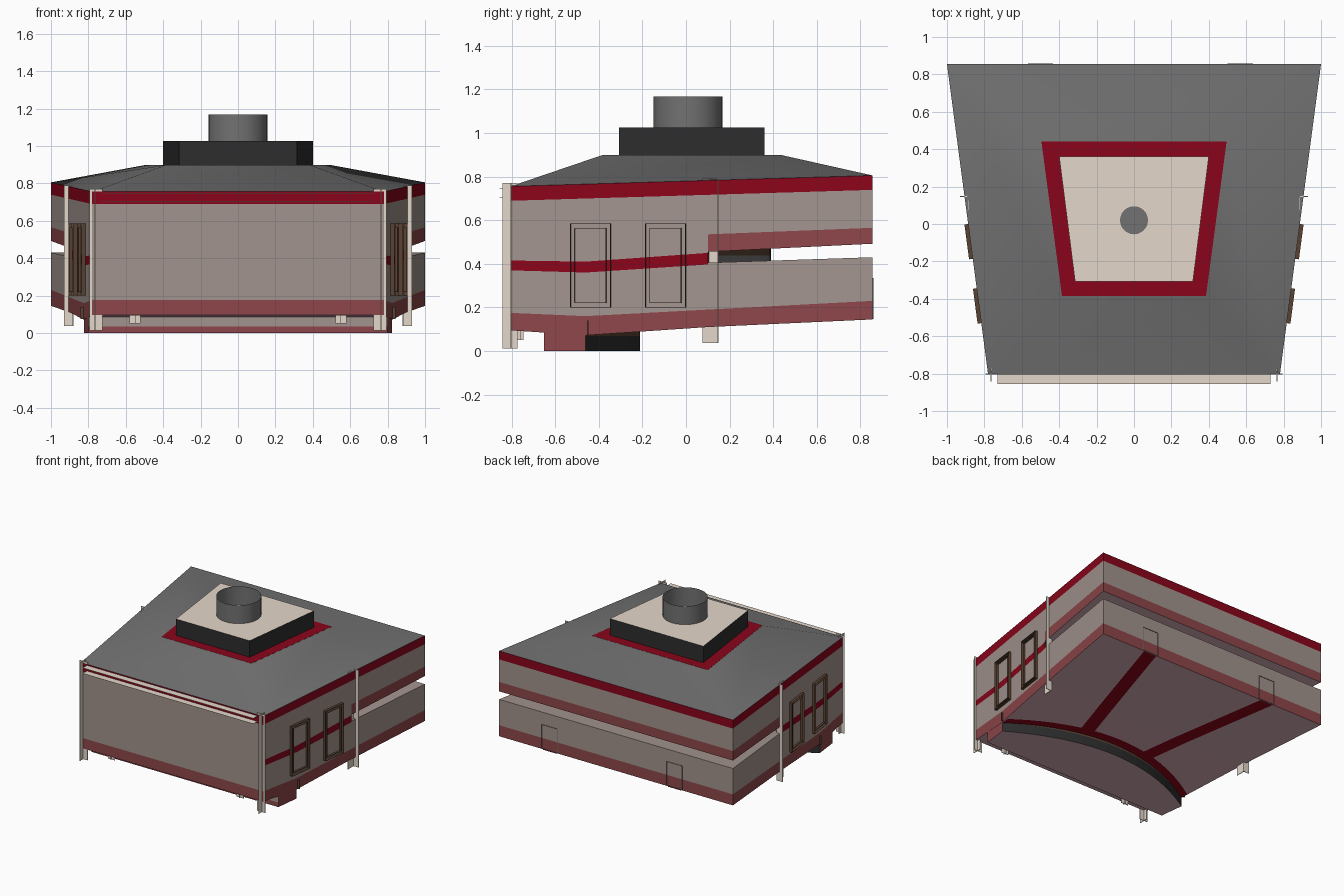
import bpy, bmesh, math
from mathutils import Vector

if "Cube" in bpy.data.objects:
    bpy.data.objects.remove(bpy.data.objects["Cube"])

def lin(c):
    c /= 255
    return c / 12.92 if c <= 0.04045 else ((c + 0.055) / 1.055) ** 2.4

MATS = {}
for name, rgb in {"wall_taupe": (162, 148, 142), "band_red": (138, 4, 26), "dusty_pink": (141, 70, 74),
                  "roof_grey": (114, 114, 114), "charcoal": (45, 45, 45), "beige": (228, 215, 203),
                  "dark_brown": (90, 66, 50), "underside_mauve": (212, 172, 181)}.items():
    m = bpy.data.materials.new(name)
    m.diffuse_color = (*[lin(c) for c in rgb], 1)
    m.use_nodes = True
    m.node_tree.nodes["Principled BSDF"].inputs["Base Color"].default_value = m.diffuse_color
    MATS[name] = m
WALL, RED, PINK, GREY, DARK, BEIGE, BROWN, UNDER = range(8)

FRONT, BACK = -0.805, 0.855
def hw(y):                       # half width of the plan at depth y
    return 0.78 + 0.22 * (y - FRONT) / (BACK - FRONT)
def eave(y):
    return 0.755 + 0.05 * (y - FRONT) / (BACK - FRONT)

def finish(name, bm, smooth=None):
    me = bpy.data.meshes.new(name)
    bm.to_mesh(me)
    bm.free()
    for m in MATS.values():
        me.materials.append(m)
    ob = bpy.data.objects.new(name, me)
    bpy.context.collection.objects.link(ob)
    if smooth:
        bpy.ops.object.select_all(action='DESELECT')
        bpy.context.view_layer.objects.active = ob
        ob.select_set(True)
        bpy.ops.object.shade_smooth_by_angle(angle=math.radians(smooth))
    return ob

def face(bm, pts, mat, out):     # face turned to look along "out"
    f = bm.faces.new([bm.verts.new(p) for p in pts])
    f.normal_update()
    if f.normal.dot(Vector(out)) < 0:
        f.normal_flip()
    f.material_index = mat

def sides(bm, ys, lo, hi, mat):  # mirrored strip on the two slanted side walls
    for i in range(len(ys) - 1):
        a, b = ys[i], ys[i + 1]
        for s in (-1, 1):
            face(bm, [(s * hw(a), a, lo[i]), (s * hw(b), b, lo[i + 1]),
                      (s * hw(b), b, hi[i + 1]), (s * hw(a), a, hi[i])], mat, (s, 0, 0))

def cross(bm, y, z0, z1, mat, out):   # full-width vertical strip
    w = hw(y)
    face(bm, [(-w, y, z0), (w, y, z0), (w, y, z1), (-w, y, z1)], mat, (0, out, 0))

def slab(bm, a, za, b, zb, mat, out):  # full-width near-horizontal strip
    face(bm, [(-hw(a), a, za), (hw(a), a, za), (hw(b), b, zb), (-hw(b), b, zb)], mat, (0, 0, out))

def box(bm, x0, x1, y0, y1, z0, z1, mat):
    r = bmesh.ops.create_cube(bm, size=1)
    for v in r['verts']:
        v.co = ((x0 + x1) / 2 + v.co.x * (x1 - x0), (y0 + y1) / 2 + v.co.y * (y1 - y0),
                (z0 + z1) / 2 + v.co.z * (z1 - z0))
        for f in v.link_faces:
            f.material_index = mat

# main front section walls
MID = 0.1
Y = [FRONT, -0.46, MID]
bot, skirt = [0.095, 0.072, 0.11], [0.175, 0.16, 0.19]
r0, r1 = [0.37, 0.36, 0.397], [0.415, 0.41, 0.45]
e0, e1 = [eave(y) - 0.066 for y in Y], [eave(y) for y in Y]
bm = bmesh.new()
for lo, hi, mat in ((bot, skirt, PINK), (skirt, r0, WALL), (r0, r1, RED), (r1, e0, WALL), (e0, e1, RED)):
    sides(bm, Y, lo, hi, mat)
for lo, hi, mat in ((0.095, 0.175, PINK), (0.175, 0.689, WALL), (0.689, 0.755, RED)):
    cross(bm, FRONT, lo, hi, mat, -1)
cross(bm, MID, 0.39, 0.47, DARK, 1)
slab(bm, Y[0], bot[0], Y[1], bot[1], UNDER, -1)
slab(bm, Y[1], bot[1], MID, bot[2], UNDER, -1)
finish("front_section", bm)

# lower rear storey
R = [MID, BACK]
bm = bmesh.new()
sides(bm, R, [0.11, 0.145], [0.19, 0.23], PINK)
sides(bm, R, [0.19, 0.23], [0.405, 0.43], WALL)
cross(bm, BACK, 0.145, 0.23, PINK, 1)
cross(bm, BACK, 0.23, 0.43, WALL, 1)
slab(bm, MID, 0.405, BACK, 0.43, WALL, 1)
slab(bm, MID, 0.11, BACK, 0.145, UNDER, -1)
finish("lower_rear_storey", bm)

# upper rear storey
bm = bmesh.new()
ee = [eave(y) - 0.066 for y in R]
sides(bm, R, [0.455, 0.492], [0.535, 0.565], PINK)
sides(bm, R, [0.535, 0.565], ee, WALL)
sides(bm, R, ee, [eave(y) for y in R], RED)
cross(bm, BACK, 0.492, 0.565, PINK, 1)
cross(bm, BACK, 0.565, ee[1], WALL, 1)
cross(bm, BACK, ee[1], 0.805, RED, 1)
slab(bm, MID, 0.455, BACK, 0.492, UNDER, -1)
finish("upper_rear_storey", bm)

def frustum(name, low, high, side, top, smooth=None):
    # rings given as (front half width, front y, front z, back half width, back y, back z)
    bm = bmesh.new()
    rings = [[bm.verts.new(p) for p in ((-a, b, c), (a, b, c), (d, e, f), (-d, e, f))]
             for a, b, c, d, e, f in (low, high)]
    for i in range(4):
        j = (i + 1) % 4
        bm.faces.new((rings[0][i], rings[0][j], rings[1][j], rings[1][i])).material_index = side
    if top is not None:
        bm.faces.new(rings[1]).material_index = top
    return finish(name, bm, smooth)

# roof slopes blended at the hips, red surround and roof box
frustum("hipped_roof", (0.78, FRONT, 0.755, 1.0, BACK, 0.805),
        (0.385, -0.385, 0.898, 0.495, 0.44, 0.898), GREY, None, 40)
frustum("roof_surround", (0.385, -0.385, 0.898, 0.495, 0.44, 0.898),
        (0.385, -0.385, 0.899, 0.495, 0.44, 0.899), GREY, RED)
frustum("roof_box", (0.315, -0.308, 0.899, 0.4, 0.36, 0.899),
        (0.315, -0.308, 1.026, 0.4, 0.36, 1.026), DARK, BEIGE)

# open flue with a small outlet disc inside
bm = bmesh.new()
bmesh.ops.create_cone(bm, cap_ends=False, segments=32, radius1=0.158, radius2=0.158, depth=0.142)
bmesh.ops.translate(bm, vec=(0, 0.01, 1.097), verts=bm.verts)
for f in bm.faces:
    f.material_index = GREY
finish("flue_tube", bm, 30)
bm = bmesh.new()
bmesh.ops.create_circle(bm, cap_ends=True, segments=24, radius=0.075)
bmesh.ops.translate(bm, vec=(0, 0.02, 1.03), verts=bm.verts)
for f in bm.faces:
    f.material_index = GREY
finish("flue_outlet", bm)

def arc(w, y0, bulge, n=24):     # curve bowing backwards, from +x to -x
    return [(w * (1 - 2 * i / n), y0 + bulge * (1 - (1 - 2 * i / n) ** 2)) for i in range(n + 1)]

def bowed_block(name, w, yf, y0, bulge, levels, wall_mats, front_mats):
    bm = bmesh.new()
    plan = [(-hw(yf), yf), (hw(yf), yf)] + arc(w, y0, bulge)
    n = len(plan)
    for k in range(len(levels) - 1):
        for i in range(n):
            a, b = plan[i], plan[(i + 1) % n]
            mat = front_mats[k] if i == 0 else PINK if i in (1, n - 1) else wall_mats[k]
            face(bm, [(*a, levels[k]), (*b, levels[k]), (*b, levels[k + 1]), (*a, levels[k + 1])],
                 mat, (b[1] - a[1], a[0] - b[0], 0))
    face(bm, [(*p, levels[0]) for p in plan], UNDER, (0, 0, -1))
    finish(name, bm)

# bowed base under the front and bowed wall inside the open gap
bowed_block("bowed_base", 0.823, -0.65, -0.46, 0.25, [0, 0.035, 0.07, 0.095],
            [DARK, DARK, BROWN], [PINK, WALL, WALL])
bowed_block("gap_inner_wall", 0.895, 0.05, 0.1, 0.29, [0.4, 0.437, 0.475], [GREY, BROWN], [DARK, DARK])

# red walkways painted on the underside
def under_z(y):
    return (0.072 + 0.038 * (y + 0.46) / 0.56 if y < MID else 0.11 + 0.035 * (y - MID) / 0.755) - 0.004
bm = bmesh.new()
A, B = arc(0.823, -0.46, 0.25), arc(0.823, -0.40, 0.26)
for i in range(len(A) - 1):
    face(bm, [(*p, under_z(p[1])) for p in (A[i], A[i + 1], B[i + 1], B[i])], RED, (0, 0, -1))
for s, xe in ((1, 0.57), (-1, 0.5)):
    pts = [(0.27, -0.2), (0.27 + (xe - 0.27) * 0.28, MID), (xe, BACK)]
    for (xa, ya), (xb, yb) in zip(pts, pts[1:]):
        face(bm, [(s * (xa - 0.055), ya, under_z(ya)), (s * (xa + 0.055), ya, under_z(ya)),
                  (s * (xb + 0.055), yb, under_z(yb)), (s * (xb - 0.055), yb, under_z(yb))], RED, (0, 0, -1))
finish("underside_walkways", bm)

# thin steel posts, crossed plates, and small feet
T = 0.002
bm = bmesh.new()
for s in (-1, 1):
    for x0, x1, y0, y1, xc, yc, z0, z1 in ((0.725, 0.795, -0.842, -0.772, 0.765, -0.802, 0.012, 0.77),
                                           (0.88, 0.93, 0.075, 0.148, 0.886, 0.147, 0.037, 0.788),
                                           (0.52, 0.58, -0.772, -0.745, 0.55, -0.76, 0.05, 0.097)):
        a, b = sorted((s * x0, s * x1))
        box(bm, a, b, yc - T, yc + T, z0, z1, BEIGE)
        box(bm, s * xc - T, s * xc + T, y0, y1, z0, z1, BEIGE)
finish("steel_posts", bm)

# thin front ledges
bm = bmesh.new()
for z in (0.745, 0.702):
    box(bm, -0.73, 0.73, -0.855, -0.8, z - 0.001, z + 0.001, BEIGE)
finish("front_ledges", bm)

def rim(bm, a, b, z0, z1, place, depth, mat, t=0.002):   # thin frame standing off a wall
    for u0, u1, w0, w1 in ((a, a + t, z0, z1), (b - t, b, z0, z1), (a, b, z0, z0 + t), (a, b, z1 - t, z1)):
        n = len(bm.verts)
        box(bm, u0, u1, 0, depth, w0, w1, mat)
        bm.verts.ensure_lookup_table()
        for v in bm.verts[n:]:
            v.co = place(*v.co)

# nested side window frames
tilt = math.atan(0.22 / (BACK - FRONT))
bm = bmesh.new()
for s in (-1, 1):
    place = lambda u, d, z: (s * (hw(u) + d * math.cos(tilt)), u - d * math.sin(tilt), z)
    for c in (-0.437, -0.093):
        rim(bm, c - 0.093, c + 0.093, 0.2, 0.585, place, 0.02, BROWN)
        rim(bm, c - 0.073, c + 0.073, 0.22, 0.565, place, 0.016, BROWN)
bmesh.ops.recalc_face_normals(bm, faces=bm.faces)
finish("side_window_frames", bm)

# rear door frames and the small edge plates at the base
bm = bmesh.new()
for a, b in ((-0.567, -0.433), (0.5, 0.636)):
    rim(bm, a, b, 0.147, 0.335, lambda u, d, z: (u, BACK + d, z), 0.004, GREY)
for s in (-1, 1):
    box(bm, s * 0.832 - 0.01, s * 0.832 + 0.01, -0.453, -0.447, 0.075, 0.14, BROWN)
bmesh.ops.recalc_face_normals(bm, faces=bm.faces)
finish("door_frames", bm)
